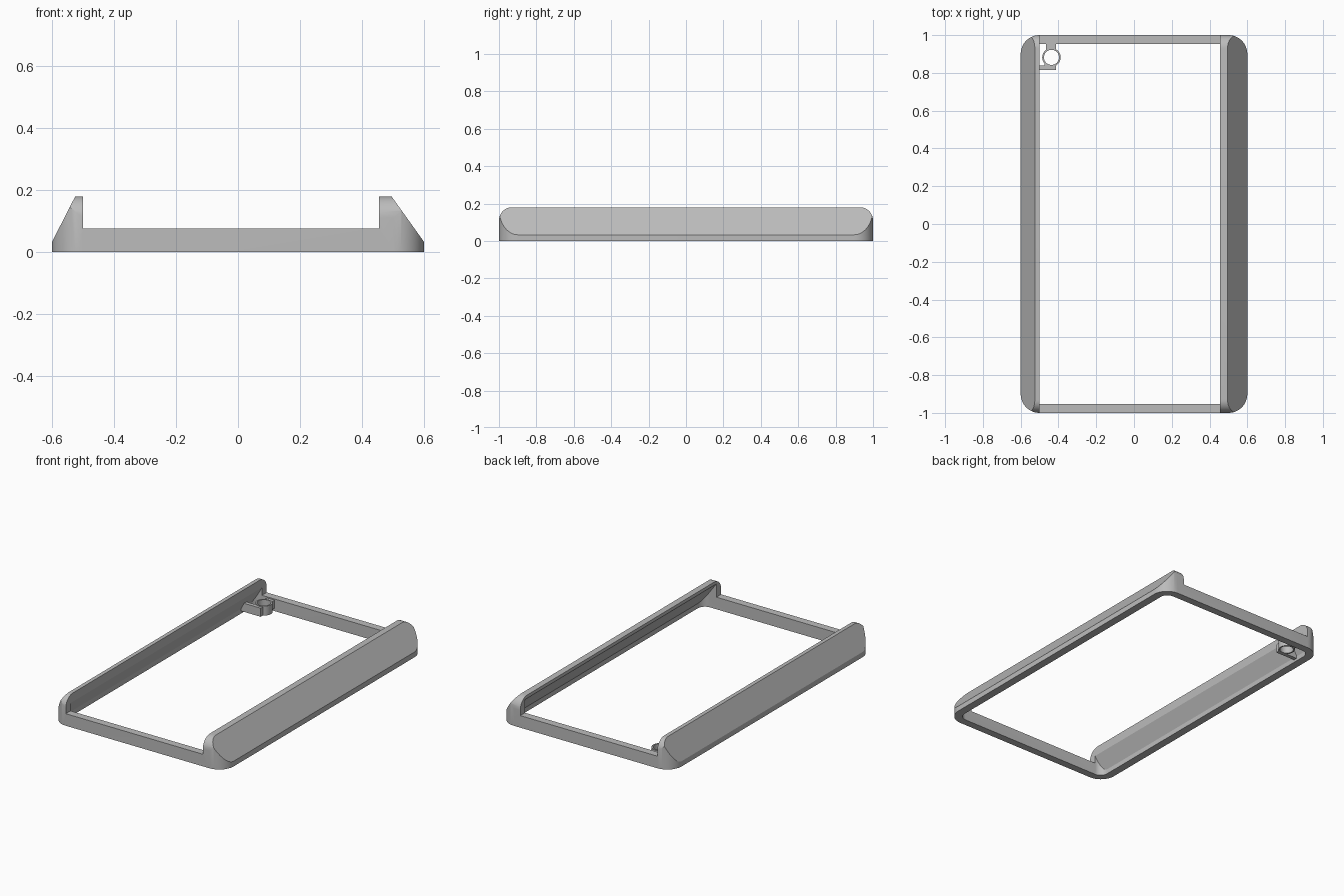
import bpy, bmesh, math
from mathutils import Matrix

cube = bpy.data.objects.get("Cube")
if cube:
    bpy.data.objects.remove(cube, do_unlink=True)

grey = bpy.data.materials.new("plain_grey")
grey.use_nodes = True
colour = (0.5, 0.5, 0.5, 1)
grey.diffuse_color = colour
grey.node_tree.nodes["Principled BSDF"].inputs["Base Color"].default_value = colour


def prism(name, points, low, high, axis="Z"):
    """Extrude an outline along an axis; X takes (y, z), Y takes (x, z)."""
    place = {"Z": lambda a, b, c: (a, b, c),
             "Y": lambda a, b, c: (a, c, b),
             "X": lambda a, b, c: (c, a, b)}[axis]
    bm = bmesh.new()
    base = [bm.verts.new(place(a, b, low)) for a, b in points]
    top = [bm.verts.new(place(a, b, high)) for a, b in points]
    bm.faces.new(base)
    bm.faces.new(top)
    for i in range(len(base)):
        j = (i + 1) % len(base)
        bm.faces.new((base[i], base[j], top[j], top[i]))
    bmesh.ops.recalc_face_normals(bm, faces=bm.faces)
    mesh = bpy.data.meshes.new(name)
    bm.to_mesh(mesh)
    bm.free()
    mesh.materials.append(grey)
    obj = bpy.data.objects.new(name, mesh)
    bpy.context.collection.objects.link(obj)
    return obj


def arc(cx, cy, r, start, end, steps=12):
    angles = [math.radians(start + (end - start) * i / steps) for i in range(steps + 1)]
    return [(cx + r * math.cos(a), cy + r * math.sin(a)) for a in angles]


def rounded_box(hx, hy, r):
    points = []
    for i, (sx, sy) in enumerate([(1, 1), (-1, 1), (-1, -1), (1, -1)]):
        points += arc(sx * (hx - r), sy * (hy - r), r, 90 * i, 90 * i + 90)
    return points


def combine(obj, tool, operation):
    """Apply one boolean and drop the tool."""
    mod = obj.modifiers.new(operation, "BOOLEAN")
    mod.operation = operation
    mod.solver = "EXACT"
    mod.object = tool
    bpy.context.view_layer.objects.active = obj
    bpy.ops.object.modifier_apply(modifier=mod.name)
    bpy.data.objects.remove(tool, do_unlink=True)


# Outer body: rounded rectangle trimmed by the sloped rail profile
frame = prism("frame", rounded_box(0.6, 1, 0.1), 0, 0.18)
slopes = [(-0.7, -0.1), (0.7, -0.1), (0.6, -0.1), (0.6, 0.033),
          (0.495, 0.18), (0.495, 0.3), (-0.525, 0.3), (-0.525, 0.18), (-0.6, 0.033), (-0.6, -0.1)]
combine(frame, prism("slope_cutter", slopes[2:], -1.2, 1.2, "Y"), "INTERSECT")

# Rounded upper ends of the rails
ends = [(-1.1, -0.1), (1.1, -0.1), (1.1, 0.1), (1, 0.11)]
ends += arc(0.93, 0.11, 0.07, 0, 90) + arc(-0.93, 0.11, 0.07, 90, 180) + [(-1.1, 0.1)]
combine(frame, prism("end_cutter", ends, -0.8, 0.8, "X"), "INTERSECT")

# Gap between the rails above the low end bars
gap = [(-0.5, 0.076), (0.455, 0.076), (0.455, 0.4), (-0.5, 0.4)]
combine(frame, prism("gap_cutter", gap, -1.2, 1.2, "Y"), "DIFFERENCE")

# Open middle, following the slopes on the underside of the rails
cavity = prism("cavity_cutter", rounded_box(0.55, 0.953, 0.05), -0.2, 0.5)
inside = [(-0.6, -0.1), (0.6, -0.1), (0.55, 0.03), (0.455, 0.16),
          (0.455, 0.4), (-0.5, 0.4), (-0.5, 0.125), (-0.55, 0.03)]
inside[0], inside[1] = (-0.55, -0.1), (0.55, -0.1)
combine(cavity, prism("inside_cutter", inside, -1.2, 1.2, "Y"), "INTERSECT")
combine(frame, cavity, "DIFFERENCE")

# Screw boss in the back corner, with a tab to the rail and a strut to the bar
boss = prism("screw_boss", arc(-0.437, 0.882, 0.049, 0, 348.75, 31), 0.015, 0.074)
tab = [(-0.555, 0.816), (-0.413, 0.816), (-0.413, 0.882), (-0.465, 0.882),
       (-0.475, 0.84), (-0.555, 0.84)]
strut = [(-0.465, 0.87), (-0.413, 0.87), (-0.413, 0.96), (-0.465, 0.96)]
combine(boss, prism("tab", tab, 0.016, 0.07), "UNION")
combine(boss, prism("strut", strut, 0.017, 0.069), "UNION")
combine(boss, prism("screw_hole", arc(-0.437, 0.882, 0.04, 0, 348.75, 31), -0.1, 0.3), "DIFFERENCE")

# Smooth the rounded corners, keep the edges crisp
for obj in (frame, boss):
    bpy.ops.object.select_all(action="DESELECT")
    obj.select_set(True)
    bpy.context.view_layer.objects.active = obj
    bpy.ops.object.shade_smooth_by_angle(angle=math.radians(25))
